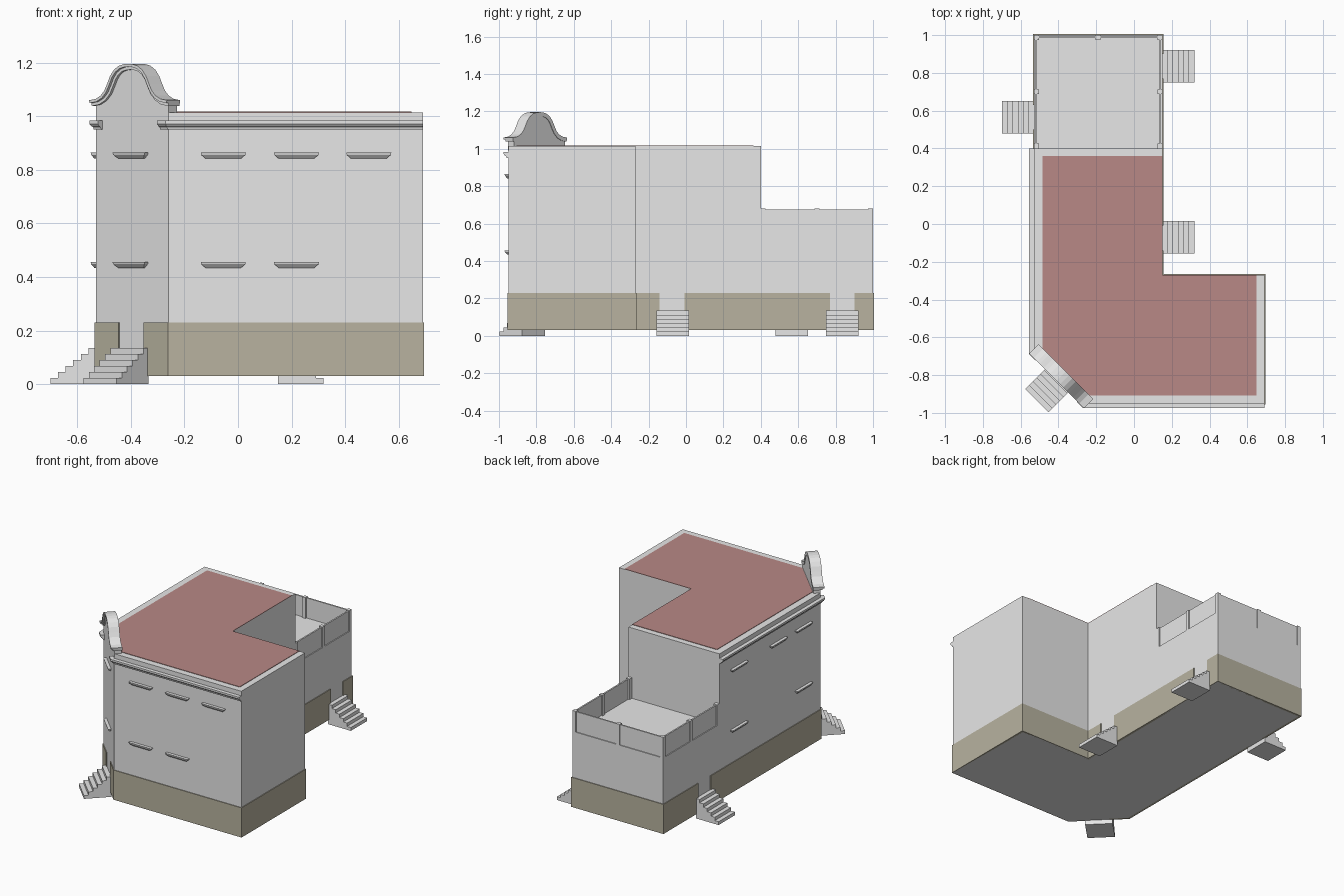
import bpy, bmesh, math
from mathutils import Matrix, Vector

if "Cube" in bpy.data.objects:
    bpy.data.objects.remove(bpy.data.objects["Cube"], do_unlink=True)


def material(name, rgb):
    m = bpy.data.materials.new(name)
    m.use_nodes = True
    m.diffuse_color = (*rgb, 1)
    m.node_tree.nodes["Principled BSDF"].inputs["Base Color"].default_value = (*rgb, 1)
    return m


PLASTER = material("pale grey plaster", (0.8, 0.8, 0.8))
STONE = material("olive stone", (0.48, 0.45, 0.35))
RED = material("dull red roofing", (0.48, 0.25, 0.24))


def finish(name, bm, mat, matrix=Matrix()):
    bm.transform(matrix)
    bmesh.ops.recalc_face_normals(bm, faces=bm.faces)
    mesh = bpy.data.meshes.new(name)
    bm.to_mesh(mesh)
    bm.free()
    mesh.materials.append(mat)
    obj = bpy.data.objects.new(name, mesh)
    bpy.context.collection.objects.link(obj)
    return obj


def loft(name, rings, mat, matrix=Matrix()):
    """Skin closed rings in order and cap both ends."""
    bm = bmesh.new()
    loops = [[bm.verts.new(p) for p in ring] for ring in rings]
    for a, b in zip(loops, loops[1:]):
        for i in range(len(a)):
            j = (i + 1) % len(a)
            bm.faces.new((a[i], a[j], b[j], b[i]))
    bm.faces.new(loops[0])
    bm.faces.new(loops[-1])
    return finish(name, bm, mat, matrix)


def prism(name, pts, lo, hi, axis, mat, matrix=Matrix()):
    """Extrude a flat outline along the x, y or z axis."""
    def place(p, d):
        return {"x": (d, *p), "y": (p[0], d, p[1]), "z": (*p, d)}[axis]
    return loft(name, [[place(p, d) for p in pts] for d in (lo, hi)], mat, matrix)


def box(name, x0, x1, y0, y1, z0, z1, mat):
    return prism(name, [(x0, y0), (x1, y0), (x1, y1), (x0, y1)], z0, z1, "z", mat)


def sweep(name, path, profile, mat):
    """Run an (outward, height) profile along a wall path with mitred corners."""
    path = [Vector(p) for p in path]
    sides = [Vector((b.y - a.y, a.x - b.x)).normalized() for a, b in zip(path, path[1:])]
    rings = []
    for i, p in enumerate(path):
        a, b = sides[max(i - 1, 0)], sides[min(i, len(sides) - 1)]
        m = (a + b) / (1 + a.dot(b))
        rings.append([(p.x + m.x * o, p.y + m.y * o, z) for o, z in profile])
    return loft(name, rings, mat)


def on_wall(x, y, degrees):
    """Local frame on a wall: x runs along it, -y points outward."""
    return Matrix.Translation((x, y, 0)) @ Matrix.Rotation(math.radians(degrees), 4, "Z")


# Plan
L, R, M = -0.53, 0.69, 0.15
F, W, T, B = -0.95, -0.27, 0.4, 1.0
FLOOR, TERRACE, RAIL, TOP = 0.03, 0.54, 0.68, 1.015
CUT_L, CUT_F = (L, -0.68), (-0.26, F)
MID = Vector((-0.395, -0.815))
ALONG = Vector((1, -1)).normalized()
DIAGONAL = on_wall(*MID, -45)

# Tall L-shaped block with cut corner, and low rear block
prism("main_block", [CUT_L, CUT_F, (R, F), (R, W), (M, W), (M, T), (L, T)],
      FLOOR, TOP, "z", PLASTER)
box("rear_block", L, M, T, B, FLOOR, TERRACE, PLASTER)
prism("roof_panel", [(-0.484, -0.66), (-0.235, -0.907), (0.648, -0.907), (0.648, W),
                     (M, W), (M, 0.36), (-0.484, 0.36)], TOP, TOP + 0.003, "z", RED)

# Stone plinth, broken at the four doors
band = [(-0.01, FLOOR), (0.005, FLOOR), (0.005, 0.23), (-0.01, 0.23)]
g = 0.066
side_doors = (-0.075, 0.835)
left_door = 0.565
plinth = [
    [(L, left_door - g), CUT_L, MID - ALONG * g],
    [MID + ALONG * g, CUT_F, (R, F), (R, W), (M, W), (M, side_doors[0] - g)],
    [(M, side_doors[0] + g), (M, side_doors[1] - g)],
    [(M, side_doors[1] + g), (M, B), (L, B), (L, left_door + g)],
]
for path in plinth:
    sweep("plinth", path, band, STONE)

# Stairs
STEPS, RUN, RISE = 6, 0.17, 0.135
outline = [(0, 0)]
for i in range(STEPS):
    out = -RUN * (STEPS - i) / STEPS
    outline += [(out, RISE * i / STEPS), (out, RISE * (i + 1) / STEPS)]
outline.append((0, RISE))
stairs = {"corner": DIAGONAL, "left_side": on_wall(L, left_door, -90),
          "wing_side": on_wall(M, -0.07, 90), "rear_side": on_wall(M, 0.835, 90)}
for name, frame in stairs.items():
    prism(name + "_stairs", outline, -0.087, 0.087, "x", PLASTER, frame)


# Tapered window ledges
def ledge(frame, z):
    rings = []
    for half, out, h in ((0.066, 0.006, 0), (0.082, 0.018, 0.014), (0.084, 0.02, 0.022)):
        rings.append([(-half, 0.005, z + h), (half, 0.005, z + h),
                      (half, -out, z + h), (-half, -out, z + h)])
    loft("window_ledge", rings, PLASTER, frame)


HIGH, LOW = 0.842, 0.434
for x, levels in ((-0.055, (HIGH, LOW)), (0.218, (HIGH, LOW)), (0.488, (HIGH,))):
    for z in levels:
        ledge(on_wall(x, F, 0), z)
for y, levels in ((0.2, (HIGH, LOW)), (-0.22, (HIGH,)), (-0.49, (HIGH, LOW))):
    for z in levels:
        ledge(on_wall(L, y, -90), z)
for z in (HIGH, LOW):
    ledge(DIAGONAL, z)

# Cornices that return a little way onto the cut corner
cornice = [(-0.01, 0.95), (0.008, 0.95), (0.011, 0.96), (0.018, 0.963),
           (0.025, 0.972), (0.025, 0.984), (-0.01, 0.984)]
sweep("left_cornice", [(L, T), CUT_L, Vector(CUT_L) + ALONG * 0.035], cornice, PLASTER)
sweep("front_cornice", [Vector(CUT_F) - ALONG * 0.035, CUT_F, (R, F)], cornice, PLASTER)

# Bell-shaped gable over the cut corner
half = [(0.205, 1.06), (0.17, 1.065), (0.145, 1.077), (0.125, 1.096), (0.11, 1.122),
        (0.095, 1.15), (0.075, 1.173), (0.05, 1.188), (0.025, 1.194)]
curve = [Vector(p) for p in half] + [Vector((0, 1.196))] + \
        [Vector((-u, z)) for u, z in reversed(half)]


def inset(d):
    pts = []
    for i, p in enumerate(curve):
        t = (curve[min(i + 1, len(curve) - 1)] - curve[max(i - 1, 0)]).normalized()
        pts.append(p + Vector((-t.y, t.x)) * d)
    return pts


inner = [p for p in inset(0.012)]
inner[0].x, inner[-1].x = 0.192, -0.192
prism("gable_wall", [(-0.192, 0.99), (0.192, 0.99)] + inner, 0, 0.045, "y", PLASTER, DIAGONAL)
for name, top, bottom, front in (("gable_coping", 0, 0.011, -0.022),
                                 ("gable_moulding", 0.01, 0.022, -0.011)):
    prism(name, inset(top) + inset(bottom)[::-1], front, 0.048, "y", PLASTER, DIAGONAL)

# Terrace parapet: posts flush with the walls, thin recessed panels between
P = 0.026
side_y = (T, 0.687, B - P)
back_x = (L, -0.203, M - P)
posts = {(x, y) for x in (L, M - P) for y in side_y} | {(x, B - P) for x in back_x}
for x, y in sorted(posts):
    box("terrace_post", x, x + P, y, y + P, TERRACE, RAIL, PLASTER)
for a, b in zip(side_y, side_y[1:]):
    for x in (L + 0.006, M - 0.016):
        box("side_panel", x, x + 0.01, a + P, b, TERRACE, RAIL - 0.004, PLASTER)
for a, b in zip(back_x, back_x[1:]):
    box("back_panel", a + P, b, B - 0.016, B - 0.006, TERRACE, RAIL - 0.004, PLASTER)
